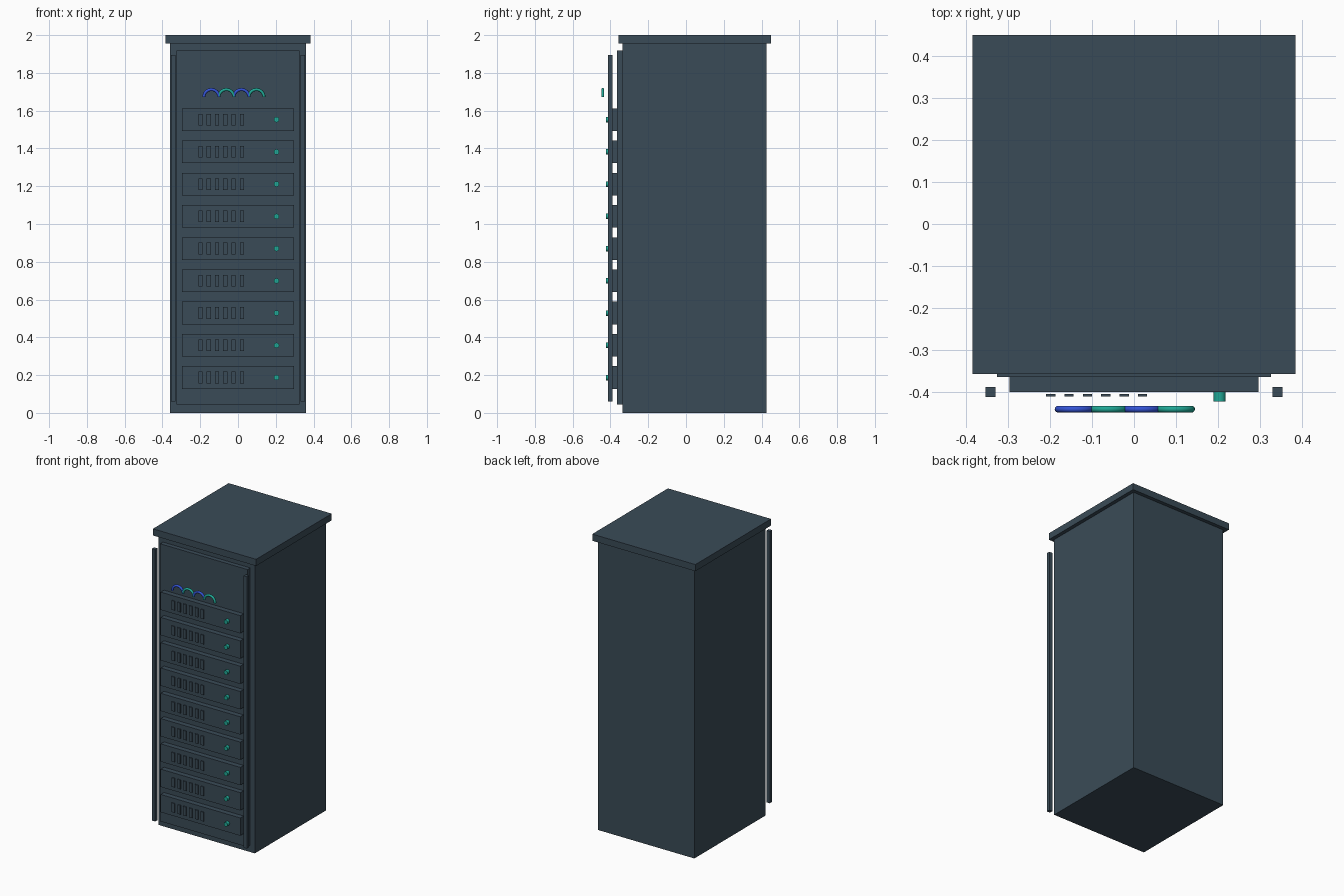
import bpy, bmesh, math
from mathutils import Matrix

if "Cube" in bpy.data.objects:
    bpy.data.objects.remove(bpy.data.objects["Cube"])


def material(name, rgb):
    lin = [c / 12.92 if c <= 0.04045 else ((c + 0.055) / 1.055) ** 2.4
           for c in (v / 255 for v in rgb)]
    m = bpy.data.materials.new(name)
    m.diffuse_color = (*lin, 1)
    m.use_nodes = True
    m.node_tree.nodes["Principled BSDF"].inputs["Base Color"].default_value = m.diffuse_color
    return m


SLATE = material("slate_metal", (58, 75, 87))
TEAL = material("teal", (32, 168, 150))
BLUE = material("cable_blue", (52, 84, 215))


def finish(bm, name, mat):
    me = bpy.data.meshes.new(name)
    bm.to_mesh(me)
    bm.free()
    me.materials.append(mat)
    ob = bpy.data.objects.new(name, me)
    bpy.context.collection.objects.link(ob)
    return ob


def box(name, x, y, z, mat=SLATE):
    """Box from (min, max) pairs on each axis."""
    bm = bmesh.new()
    size = [b - a for a, b in (x, y, z)]
    mid = [(a + b) / 2 for a, b in (x, y, z)]
    bmesh.ops.create_cube(bm, size=1, matrix=Matrix.Translation(mid) @ Matrix.Diagonal((*size, 1)))
    return finish(bm, name, mat)


def smooth(ob):
    bpy.ops.object.select_all(action='DESELECT')
    ob.select_set(True)
    bpy.context.view_layer.objects.active = ob
    bpy.ops.object.shade_smooth_by_angle(angle=math.radians(40))


def status_light(name, x, y0, y1, z, r):
    bm = bmesh.new()
    mat = Matrix.Translation((x, (y0 + y1) / 2, z)) @ Matrix.Rotation(math.pi / 2, 4, 'X')
    bmesh.ops.create_cone(bm, cap_ends=True, segments=12, radius1=r, radius2=r,
                          depth=y1 - y0, matrix=mat)
    smooth(finish(bm, name, TEAL))


def cable(name, x, y, z, big, r, mat, steps=16, sides=10):
    """Half-ring tube standing in the XZ plane."""
    bm = bmesh.new()
    rings = []
    for i in range(steps + 1):
        a = math.pi * i / steps
        ring = []
        for j in range(sides):
            b = 2 * math.pi * j / sides
            d = big + r * math.cos(b)
            ring.append(bm.verts.new((x + d * math.cos(a), y + r * math.sin(b), z + d * math.sin(a))))
        rings.append(ring)
    for p, q in zip(rings, rings[1:]):
        for j in range(sides):
            k = (j + 1) % sides
            bm.faces.new((p[j], p[k], q[k], q[j]))
    bm.faces.new(rings[0])
    bm.faces.new(rings[-1])
    bmesh.ops.recalc_face_normals(bm, faces=bm.faces)
    smooth(finish(bm, name, mat))


# Cabinet, top cap and front panel
box("cabinet", (-0.36, 0.36), (-0.335, 0.425), (0, 1.956))
box("top_cap", (-0.385, 0.385), (-0.357, 0.45), (1.955, 2.0))
box("front_panel", (-0.326, 0.326), (-0.365, -0.33), (0.045, 1.918))

# Mounting rails standing off the front
for side, s in (("left", -1), ("right", 1)):
    box(side + "_rail", tuple(sorted((s * 0.33, s * 0.354))), (-0.412, -0.388), (0.06, 1.895))

# Server units with vents and a status light each
for i in range(9):
    z = 0.187 + 0.1707 * i
    box(f"server_{i}", (-0.297, 0.297), (-0.40, -0.36), (z - 0.06, z + 0.06))
    for j in range(6):
        x = -0.1985 + 0.0438 * j
        box(f"vent_{i}_{j}", (x - 0.011, x + 0.011), (-0.411, -0.405), (z - 0.031, z + 0.031))
    status_light(f"status_light_{i}", 0.204, -0.423, -0.399, z, 0.0145)

# Looped cables above the servers
for i in range(4):
    cable(f"cable_{i}", -0.141 + 0.0795 * i, -0.441, 1.672, 0.04, 0.008, (BLUE, TEAL)[i % 2])
